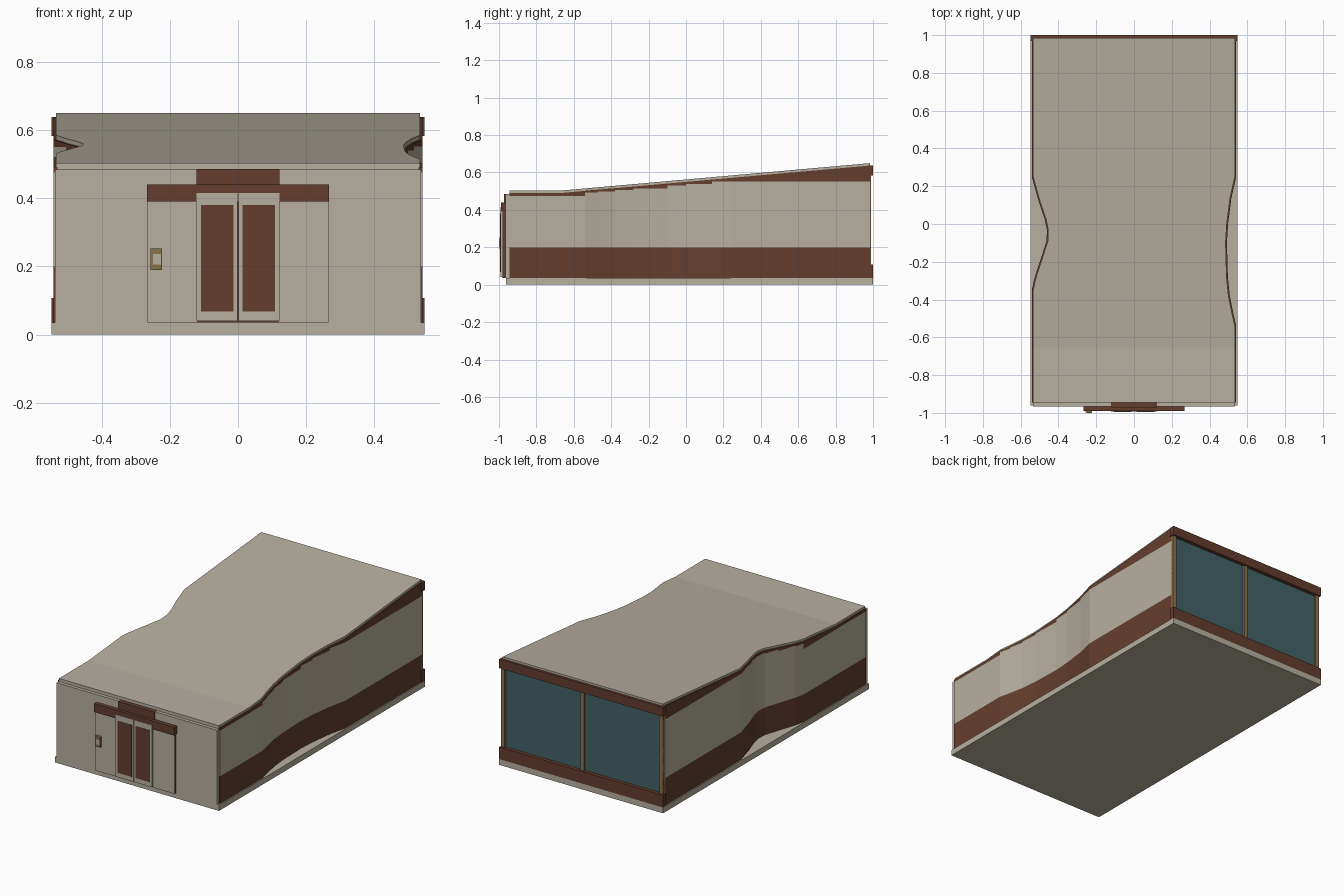
import bpy
import bmesh

if "Cube" in bpy.data.objects:
    bpy.data.objects.remove(bpy.data.objects["Cube"])


def material(name, rgb):
    m = bpy.data.materials.new(name)
    m.use_nodes = True
    m.diffuse_color = (*rgb, 1)
    bsdf = next(n for n in m.node_tree.nodes if n.type == "BSDF_PRINCIPLED")
    bsdf.inputs["Base Color"].default_value = (*rgb, 1)
    bsdf.inputs["Roughness"].default_value = 0.8
    return m


CREAM = material("cream", (0.474, 0.434, 0.347))
BROWN = material("brown", (0.127, 0.048, 0.026))
TAN = material("tan", (0.27, 0.17, 0.075))
GLASS = material("teal_glass", (0.058, 0.122, 0.133))


def finish(name, bm, mats):
    bmesh.ops.recalc_face_normals(bm, faces=bm.faces)
    mesh = bpy.data.meshes.new(name)
    bm.to_mesh(mesh)
    bm.free()
    for m in mats:
        mesh.materials.append(m)
    obj = bpy.data.objects.new(name, mesh)
    bpy.context.collection.objects.link(obj)
    return obj


def box(name, mat, x, y, z):
    bm = bmesh.new()
    bmesh.ops.create_cube(bm, size=1)
    for v in bm.verts:
        for i, (lo, hi) in enumerate((x, y, z)):
            v.co[i] = lo if v.co[i] < 0 else hi
    return finish(name, bm, [mat])


def lerp(points, y):
    for (y0, a), (y1, b) in zip(points, points[1:]):
        if y <= y1:
            return a + (b - a) * max(0, y - y0) / (y1 - y0)
    return points[-1][1]


# Plan curves (y, half width) of the two side walls, and roof height (y, z)
FRONT, BACK, HALF = -0.945, 0.985, 0.541
EAST = [(FRONT, HALF), (-0.54, HALF), (-0.47, 0.525), (-0.38, 0.507), (-0.28, 0.497),
        (-0.1, 0.492), (0, 0.498), (0.14, 0.516), (0.25, HALF), (BACK, HALF)]
WEST = [(FRONT, HALF), (-0.35, HALF), (-0.29, 0.528), (-0.18, 0.492), (-0.09, 0.463),
        (-0.03, 0.461), (0.03, 0.474), (0.12, 0.505), (0.25, HALF), (BACK, HALF)]
ROOF = [(FRONT, 0.504), (-0.66, 0.504), (BACK, 0.65)]
THICK, BASE_TOP, BAND_TOP = 0.013, 0.035, 0.2


def under(y):
    return lerp(ROOF, y) - THICK


# Side walls: brown base band, cream field, brown fascia stepping up to the roof
def side_wall(name, curve, sign):
    bm = bmesh.new()

    def quad(y0, y1, low, high, index):
        p = [(sign * lerp(curve, y0), y0, low[0]), (sign * lerp(curve, y1), y1, low[1]),
             (sign * lerp(curve, y1), y1, high[1]), (sign * lerp(curve, y0), y0, high[0])]
        face = bm.faces.new([bm.verts.new(c) for c in p])
        face.material_index = index

    stops = sorted({y for y, _ in curve} | {-0.66})
    for y0, y1 in zip(stops, stops[1:]):
        if y1 <= curve[1][0]:
            top = 0.475
        elif y0 >= curve[-2][0]:
            top = 0.553
        else:
            top = under(y0) - 0.01
        quad(y0, y1, (BASE_TOP,) * 2, (BAND_TOP,) * 2, 1)
        quad(y0, y1, (BAND_TOP,) * 2, (top,) * 2, 0)
        quad(y0, y1, (top,) * 2, (under(y0), under(y1)), 1)
    bmesh.ops.remove_doubles(bm, verts=bm.verts, dist=0.0001)
    obj = finish(name, bm, [CREAM, BROWN])
    # Thickness runs inward from the outer face
    obj.data.update()
    if obj.data.polygons[0].normal.x * sign < 0:
        obj.data.flip_normals()
    mod = obj.modifiers.new("thickness", "SOLIDIFY")
    mod.thickness = 0.012
    mod.offset = -1


side_wall("left_wall", EAST, 1)
side_wall("right_wall", WEST, -1)

# Roof slab that follows both side curves, set in slightly from the fascia
bm = bmesh.new()
rows = []
for y in sorted({p[0] for p in EAST + WEST + ROOF}):
    a, b, z = 0.007 - lerp(WEST, y), lerp(EAST, y) - 0.007, lerp(ROOF, y)
    rows.append([bm.verts.new(c) for c in
                 ((a, y, z), (b, y, z), (b, y, z - THICK), (a, y, z - THICK))])
for r, s in zip(rows, rows[1:]):
    for i in range(4):
        j = (i + 1) % 4
        bm.faces.new((r[i], r[j], s[j], s[i]))
bm.faces.new(rows[0])
bm.faces.new(rows[-1])
finish("roof", bm, [CREAM])

# Floor slab and front wall
box("base_slab", CREAM, (-0.547, 0.547), (-0.962, 1), (0, BASE_TOP))
box("front_wall", CREAM, (-0.536, 0.536), (-0.965, -0.935), (BASE_TOP, 0.485))
box("front_wall_top", CREAM, (-0.534, 0.534), (FRONT, -0.935), (0.485, 0.495))

# Entrance: brown surround faced with cream panels, header and sliding doors
box("entrance_surround", BROWN, (-0.263, 0.263), (-0.979, -0.965), (BASE_TOP, 0.39))
box("entrance_header", BROWN, (-0.267, 0.267), (-0.99, -0.965), (0.39, 0.44))
box("upper_sign_panel", BROWN, (-0.122, 0.122), (-0.972, -0.945), (0.44, 0.486))
for side, s in (("left", 1), ("right", -1)):
    def span(a, b):
        return tuple(sorted((s * a, s * b)))
    box(side + "_entrance_panel", CREAM, span(0.12, 0.265), (-0.983, -0.979), (BASE_TOP, 0.39))
    box(side + "_door", CREAM, span(0.001, 0.121), (-0.993, -0.979), (0.04, 0.415))
    box(side + "_door_pane", BROWN, span(0.013, 0.108), (-0.995, -0.992), (0.068, 0.38))

# Entry keypad
box("keypad", TAN, (-0.256, -0.223), (-0.998, -0.983), (0.19, 0.252))
box("keypad_screen", CREAM, (-0.249, -0.226), (-1, -0.997), (0.205, 0.237))

# Rear window wall
box("rear_glass", GLASS, (-0.535, 0.535), (0.97, 0.978), (0.1, 0.6))
box("rear_sill", BROWN, (-0.547, 0.547), (0.97, 1), (BASE_TOP, 0.108))
box("rear_lintel", BROWN, (-0.547, 0.547), (0.97, 1), (0.583, 0.638))
for name, x in (("left", 0.529), ("middle", 0), ("right", -0.529)):
    box(name + "_mullion", TAN, (x - 0.012, x + 0.012), (0.97, 0.99), (0.108, 0.583))
